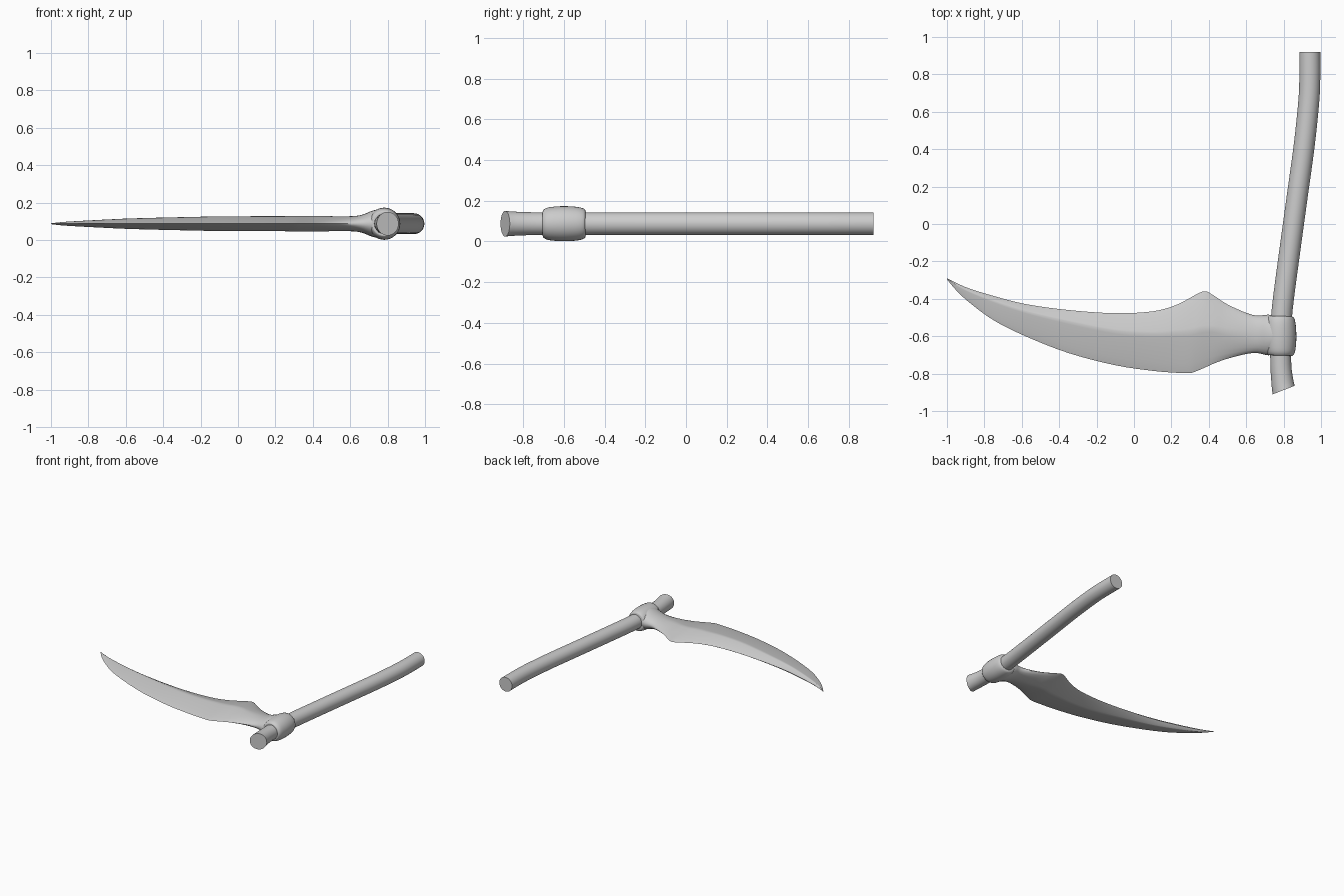
import bpy, bmesh, math
from mathutils import Vector

if "Cube" in bpy.data.objects:
    bpy.data.objects.remove(bpy.data.objects["Cube"])

Z = 0.087  # height of the flat centre plane


def smooth_path(pts, n):
    """Catmull-Rom resampling of tuples of any length."""
    pts = [Vector(p) for p in pts]
    out = []
    for i in range(len(pts) - 1):
        p1, p2 = pts[i], pts[i + 1]
        p0 = pts[i - 1] if i else p1 * 2 - p2
        p3 = pts[i + 2] if i + 2 < len(pts) else p2 * 2 - p1
        for k in range(n):
            t = k / n
            out.append((p1 * 2 + (p2 - p0) * t + (p0 * 2 - p1 * 5 + p2 * 4 - p3) * t * t
                        + (p1 * 3 - p0 - p2 * 3 + p3) * t ** 3) * 0.5)
    return out + [pts[-1]]


def loft(name, rings, angle=35):
    """Skin a list of equal-length rings and cap both ends."""
    bm = bmesh.new()
    vs = [[bm.verts.new(p) for p in r] for r in rings]
    n = len(vs[0])
    for a, b in zip(vs, vs[1:]):
        for i in range(n):
            j = (i + 1) % n
            bm.faces.new((a[i], a[j], b[j], b[i]))
    bm.faces.new(vs[0])
    bm.faces.new(vs[-1])
    bmesh.ops.recalc_face_normals(bm, faces=bm.faces)
    me = bpy.data.meshes.new(name)
    bm.to_mesh(me)
    bm.free()
    ob = bpy.data.objects.new(name, me)
    bpy.context.collection.objects.link(ob)
    bpy.ops.object.select_all(action='DESELECT')
    ob.select_set(True)
    bpy.context.view_layer.objects.active = ob
    bpy.ops.object.shade_smooth_by_angle(angle=math.radians(angle))
    return ob


def ring(x, y, r, tilt, n=32):
    """Circle facing along y, turned by tilt about z."""
    out = []
    for i in range(n):
        a = 2 * math.pi * i / n
        u = r * math.cos(a)
        out.append((x + u * math.cos(tilt), y + u * math.sin(tilt), Z + r * math.sin(a)))
    return out


# Handle: gently S-curved pole with a slanted, slightly flared butt
path = [(0.80, -0.888, 0.063, 0.37), (0.793, -0.84, 0.059, 0.15),
        (0.785, -0.75, 0.056, 0.0), (0.785, -0.6, 0.056, -0.04),
        (0.793, -0.45, 0.056, -0.1), (0.832, -0.15, 0.056, -0.13),
        (0.873, 0.15, 0.056, -0.13), (0.91, 0.42, 0.056, -0.12),
        (0.934, 0.65, 0.056, -0.05), (0.94, 0.78, 0.056, 0.0),
        (0.94, 0.92, 0.056, 0.0)]
loft("handle", [ring(*p) for p in smooth_path(path, 4)])

# Collar: barrel-shaped socket around the handle
barrel = [(0.782, -0.703, 0.058), (0.782, -0.70, 0.068), (0.782, -0.675, 0.080),
          (0.782, -0.61, 0.086), (0.782, -0.54, 0.083), (0.783, -0.50, 0.073),
          (0.783, -0.492, 0.058)]
loft("collar", [ring(x, y, r, -0.03) for x, y, r in smooth_path(barrel, 4)])

# Blade stations: x, back edge y, ridge y, cutting edge y, half thickness
stations = [(-1, -.29, -.292, -.296, .002), (-.95, -.315, -.325, -.355, .008),
            (-.88, -.345, -.36, -.42, .013), (-.75, -.385, -.41, -.515, .02),
            (-.58, -.428, -.465, -.6, .028), (-.35, -.46, -.52, -.69, .034),
            (-.1, -.477, -.57, -.755, .039), (.1, -.467, -.585, -.785, .04),
            (.22, -.435, -.58, -.795, .04), (.3, -.395, -.575, -.797, .041),
            (.345, -.37, -.565, -.782, .042), (.385, -.36, -.56, -.765, .042),
            (.43, -.385, -.56, -.745, .042), (.5, -.43, -.575, -.72, .04),
            (.6, -.475, -.585, -.695, .04), (.66, -.49, -.59, -.69, .047),
            (.72, -.485, -.595, -.702, .07), (.78, -.5, -.6, -.69, .083)]


def blade_ring(s, n=24):
    x, back, ridge, edge, h = s
    # diamond section on the blade, blending to an oval at the neck
    e = 1.75 - 0.75 * min(1, max(0, (x - 0.4) / 0.25))
    out = []
    for i in range(n):
        a = 2 * math.pi * i / n
        c, d = math.cos(a), math.sin(a)
        w = (back - ridge) if c > 0 else (ridge - edge)
        out.append((x, ridge + w * math.copysign(abs(c) ** e, c),
                    Z + h * math.copysign(abs(d) ** e, d)))
    return out


loft("blade", [blade_ring(s) for s in smooth_path(stations, 4)], 50)
